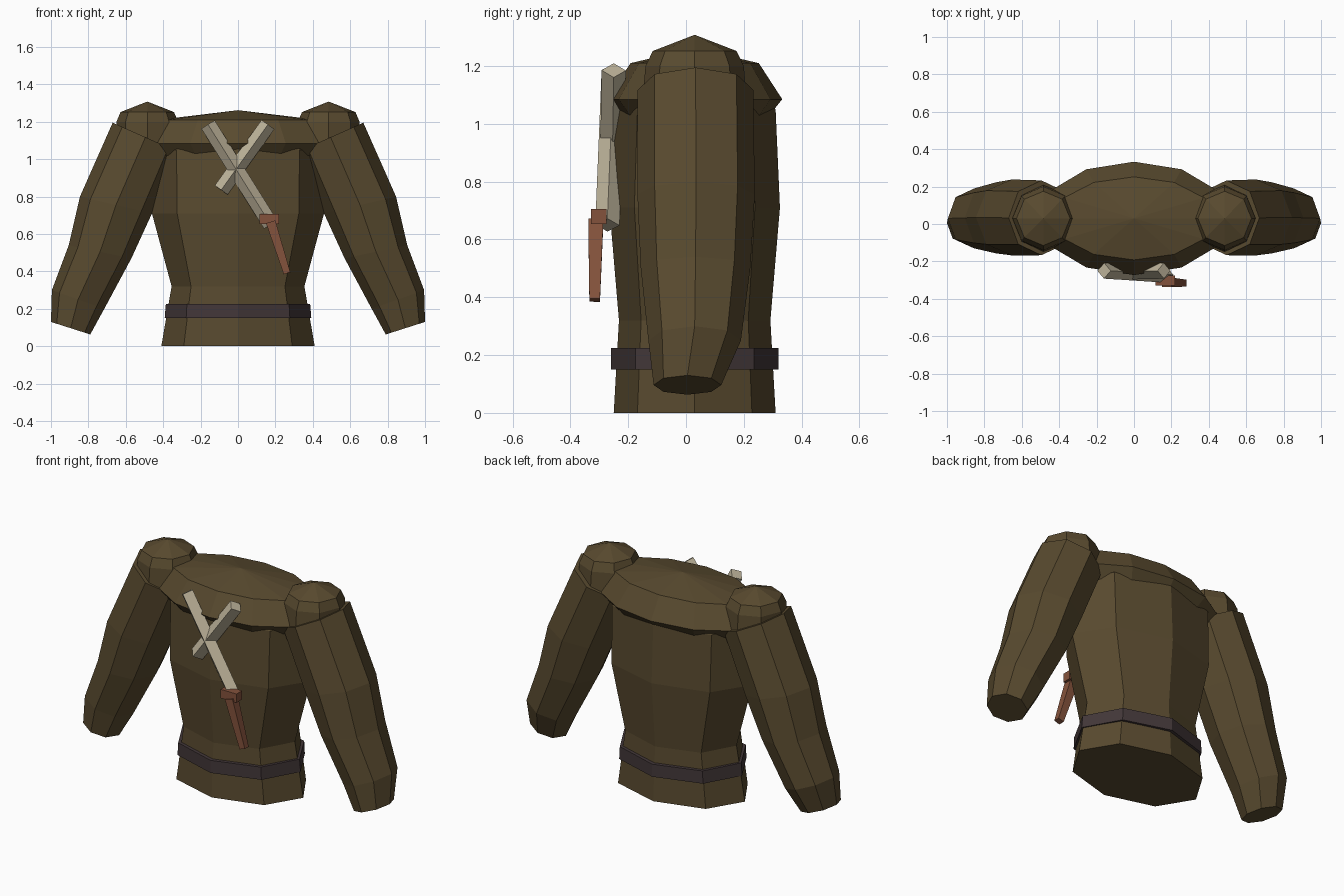
import bpy
import bmesh
import math
from mathutils import Vector, Matrix

if "Cube" in bpy.data.objects:
    bpy.data.objects.remove(bpy.data.objects["Cube"])


def material(name, colour):
    m = bpy.data.materials.new(name)
    m.diffuse_color = (*colour, 1)
    m.use_nodes = True
    m.node_tree.nodes["Principled BSDF"].inputs["Base Color"].default_value = m.diffuse_color
    return m


CLOTH = material("olive_cloth", (0.098, 0.068, 0.028))
LEATHER = material("dark_leather", (0.055, 0.038, 0.040))
BONE = material("pale_bone", (0.52, 0.46, 0.33))
RUST = material("rust_brown", (0.23, 0.085, 0.045))


def loft(name, rings, mat, bottom=None, top=None):
    """Skin a list of rings; each end closes with a cap or a fan to an apex."""
    bm = bmesh.new()
    loops = [[bm.verts.new(p) for p in ring] for ring in rings]
    n = len(loops[0])
    for a, b in zip(loops, loops[1:]):
        for i in range(n):
            j = (i + 1) % n
            bm.faces.new((a[i], a[j], b[j], b[i]))
    for loop, apex in ((loops[0], bottom), (loops[-1], top)):
        if apex is None:
            bm.faces.new(loop)
        else:
            tip = bm.verts.new(apex)
            for i in range(n):
                bm.faces.new((loop[i], loop[(i + 1) % n], tip))
    bmesh.ops.recalc_face_normals(bm, faces=bm.faces)
    mesh = bpy.data.meshes.new(name)
    bm.to_mesh(mesh)
    bm.free()
    mesh.materials.append(mat)
    obj = bpy.data.objects.new(name, mesh)
    bpy.context.collection.objects.link(obj)
    return obj


def ellipse(z, rx, ry, n=8, cx=0.0, cy=0.03):
    return [(cx + rx * math.cos(2 * math.pi * i / n),
             cy + ry * math.sin(2 * math.pi * i / n), z) for i in range(n)]


def tilted(side, outer, inner, cy, ry, n=8):
    """Ring spanning from an outer to an inner (x, z) point."""
    cx, cz = (outer[0] + inner[0]) / 2, (outer[1] + inner[1]) / 2
    ux, uz = outer[0] - cx, outer[1] - cz
    ring = []
    for i in range(n):
        c, s = math.cos(2 * math.pi * i / n), math.sin(2 * math.pi * i / n)
        ring.append((side * (cx + ux * c), cy + ry * s, cz + uz * c))
    return ring


def bar(name, start, end, w0, w1, mat, roll=0.0, depth=1.0):
    """Four-sided bar between two points, with width at each end."""
    start, end = Vector(start), Vector(end)
    axis = (end - start).normalized()
    across = axis.cross(Vector((0, 1, 0))).normalized()
    out = axis.cross(across)
    rings = []
    for p, w in ((start, w0), (end, w1)):
        ring = []
        for i in range(4):
            a = roll + math.pi / 2 * i
            ring.append(p + across * w * math.cos(a) + out * w * depth * math.sin(a))
        rings.append(ring)
    return loft(name, rings, mat)


# Torso and belt
loft("torso", [ellipse(0, 0.41, 0.28), ellipse(0.32, 0.355, 0.262),
               ellipse(0.71, 0.46, 0.295), ellipse(1.05, 0.465, 0.28),
               ellipse(1.12, 0.40, 0.23)], CLOTH)
loft("belt", [ellipse(0.15, 0.392, 0.29), ellipse(0.225, 0.386, 0.29)], LEATHER)

# Mantle over the shoulders
loft("mantle", [ellipse(1.02, 0.45, 0.25, 12), ellipse(1.085, 0.51, 0.303, 12),
                ellipse(1.21, 0.43, 0.222, 12)], CLOTH, top=(0, 0.03, 1.262))

# Sleeves and domed shoulder caps
SLEEVE = [((0.67, 1.195), (0.32, 1.04), 0.033, 0.20),
          ((0.845, 0.80), (0.46, 0.71), 0.035, 0.203),
          ((0.905, 0.54), (0.57, 0.47), 0.033, 0.19),
          ((0.995, 0.30), (0.715, 0.20), 0.03, 0.16),
          ((1.0, 0.13), (0.79, 0.063), 0.005, 0.117)]
for label, side in (("left", 1), ("right", -1)):
    loft(label + "_sleeve", [tilted(side, *r) for r in SLEEVE], CLOTH)
    cx = side * 0.485
    loft(label + "_shoulder_cap",
         [ellipse(1.09, 0.165, 0.18, cx=cx), ellipse(1.20, 0.165, 0.17, cx=cx),
          ellipse(1.252, 0.143, 0.145, cx=cx)], CLOTH, top=(cx, 0.03, 1.308))

# Crossed pale bars on the chest
bar("long_chest_bar", (-0.16, -0.25, 1.185), (0.175, -0.272, 0.65), 0.042, 0.042, BONE)
bar("short_chest_bar", (0.16, -0.25, 1.185), (-0.09, -0.256, 0.835), 0.042, 0.042, BONE)

# Handle hanging from the long bar
bar("handle_guard", (0.115, -0.302, 0.68), (0.22, -0.302, 0.68), 0.037, 0.037, RUST,
    roll=math.pi / 4)
bar("handle_grip", (0.175, -0.312, 0.665), (0.262, -0.316, 0.39), 0.037, 0.026, RUST,
    roll=math.pi / 4)
